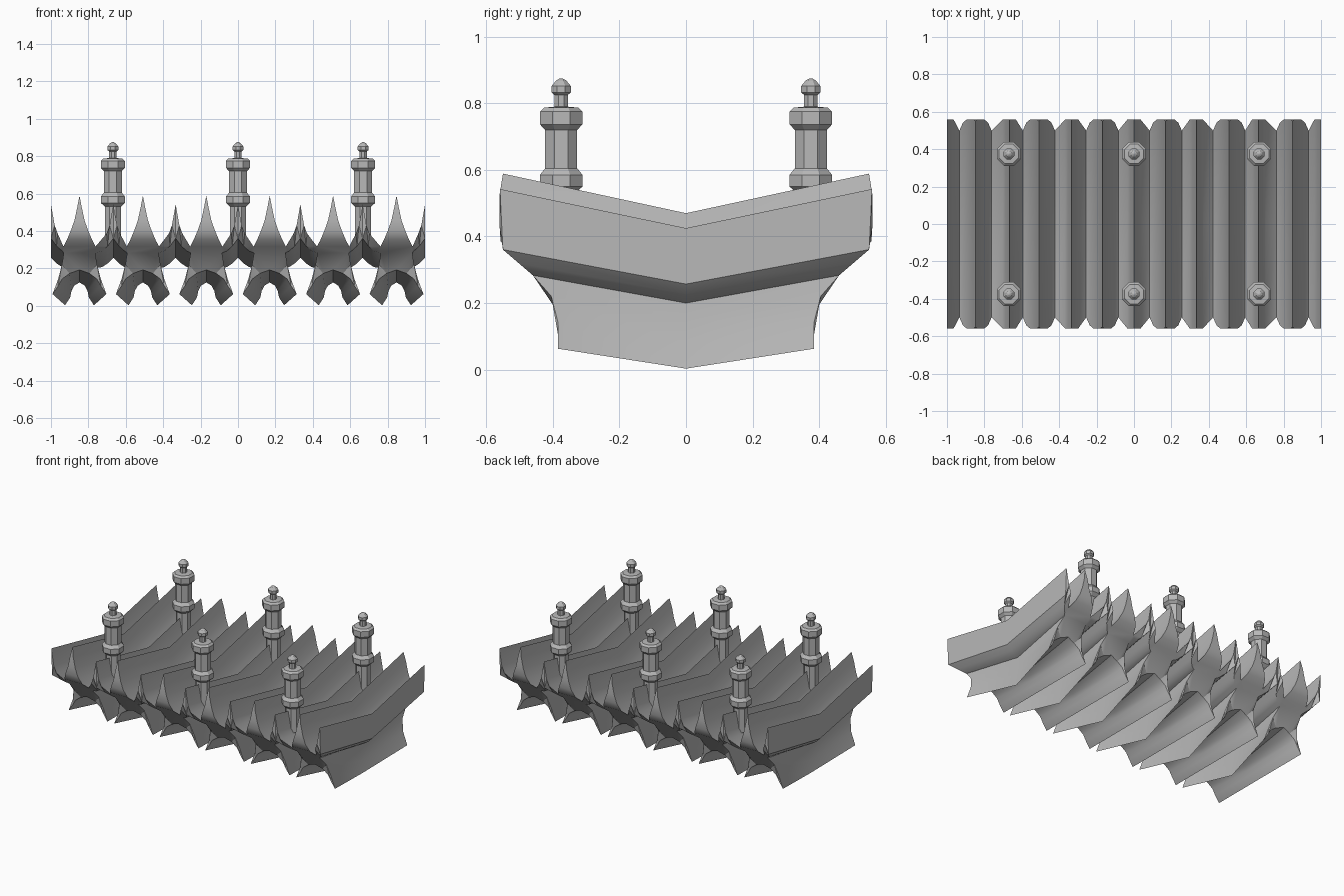
import bpy, bmesh, math

if "Cube" in bpy.data.objects:
    bpy.data.objects.remove(bpy.data.objects["Cube"])

stone = bpy.data.materials.new("grey_stone")
stone.use_nodes = True
GREY = (0.48, 0.48, 0.48, 1)
stone.diffuse_color = GREY
stone.node_tree.nodes["Principled BSDF"].inputs["Base Color"].default_value = GREY


def finish(bm, name, angle):
    bmesh.ops.recalc_face_normals(bm, faces=bm.faces)
    mesh = bpy.data.meshes.new(name)
    bm.to_mesh(mesh)
    bm.free()
    mesh.materials.append(stone)
    ob = bpy.data.objects.new(name, mesh)
    bpy.context.collection.objects.link(ob)
    bpy.ops.object.select_all(action='DESELECT')
    bpy.context.view_layer.objects.active = ob
    ob.select_set(True)
    bpy.ops.object.shade_smooth_by_angle(angle=math.radians(angle))
    return ob


# Half section at mid length: offsets from the main ridge or the minor ridge
RIDGE = [(0, .47), (.012, .41), (.027, .345), (.046, .295), (.067, .252), (.086, .225)]
GUTTER = [(-.036, .28), (-.02, .32), (0, .425), (0, .257), (-.03, .227), (-.06, .207)]
# Legs: offset, outward flare at the ends, height
LEG = [(.066, .018, .2), (.064, .03, .15), (.068, .046, .08), (.077, .067, .003),
       (.05, .064, .045), (.043, .05, .08), (.028, .025, .108), (0, 0, .125)]
NR, NG, NL = len(RIDGE), len(GUTTER), len(LEG)

# Half length of the roof at each height
REACH = [(0, .385), (.11, .385), (.15, .405), (.2, .46), (.26, .555), (.3, .56), (.42, .56), (.47, .55)]


def reach(z):
    for (a, ya), (b, yb) in zip(REACH, REACH[1:]):
        if z <= b:
            return ya + (yb - ya) * (z - a) / (b - a)
    return REACH[-1][1]


def half(centre, minor, side):
    """Section points (x, flare, z) from the main ridge round to the arch crown."""
    upper = [(centre + side * x, 0, z) for x, z in RIDGE]
    mid = [(minor + side * x, 0, z) for x, z in GUTTER]
    lower = [(centre + side * x, side * f, z) for x, f, z in LEG]
    return upper + mid + lower


# Roof: six ridged vaults, rising from the middle to both ends
bm = bmesh.new()
for i in range(6):
    centre = .339 * (i - 2.5)
    minors = ((i - 3) / 3, (i - 2) / 3)
    right = half(centre, minors[1], 1)
    left = half(centre, minors[0], -1)
    outline = right + left[-2:0:-1]
    rings = []
    for end in (-1, 0, 1):
        ring = []
        for x, flare, z in outline:
            y = reach(z) * end
            ring.append(bm.verts.new((x + flare * abs(end), y, z + (.155 + .13 * z) * abs(y))))
        rings.append(ring)
    n = len(outline)
    for a, b in zip(rings, rings[1:]):
        for j in range(n):
            k = (j + 1) % n
            shared = any(outline[j][0] == m == outline[k][0] for m in minors)
            if shared and abs(outline[j][0]) < .99:
                continue
            bm.faces.new((a[j], a[k], b[k], b[j]))
    # End faces: spike, body, then gutter and leg on each side
    caps = []
    valley, neck, crown = NR - 1, NR + NG, NR + NG + NL - 1
    for ring in (rings[0], rings[2]):
        sides = (ring[:crown + 1], [ring[-j % n] for j in range(crown + 1)])
        r, l = sides
        caps.append(bm.faces.new((r[0], r[1], l[1])))
        for j in range(1, valley):
            caps.append(bm.faces.new((r[j], r[j + 1], l[j + 1], l[j])))
        caps.append(bm.faces.new((r[valley], r[neck], r[crown - 1], r[crown],
                                  l[crown - 1], l[neck], l[valley])))
        for s in sides:
            caps.append(bm.faces.new(s[valley:neck + 1]))
            caps.append(bm.faces.new(s[neck:crown]))
    bmesh.ops.triangulate(bm, faces=caps)
bmesh.ops.remove_doubles(bm, verts=bm.verts, dist=.0005)
finish(bm, "vaulted_roof", 32)

# Pinnacles: eight-sided turned posts
POST = [(.043, .37), (.043, .53), (.064, .55), (.064, .585), (.048, .605),
        (.048, .72), (.064, .737), (.064, .775), (.052, .787), (.02, .79),
        (.02, .825), (.029, .833), (.029, .852), (.015, .869), (.004, .875)]


def pinnacle(name, px, py):
    bm = bmesh.new()
    rings = []
    for r, z in POST:
        r /= math.cos(math.pi / 8)
        angles = [math.pi * (j + .5) / 4 for j in range(8)]
        rings.append([bm.verts.new((px + r * math.cos(t), py + r * math.sin(t), z))
                      for t in angles])
    for a, b in zip(rings, rings[1:]):
        for j in range(8):
            k = (j + 1) % 8
            bm.faces.new((a[j], a[k], b[k], b[j]))
    bm.faces.new(rings[0])
    bm.faces.new(rings[-1])
    finish(bm, name, 20)


for row, y in (("front", -.375), ("back", .375)):
    for place, x in (("right", -.669), ("middle", 0), ("left", .669)):
        pinnacle(f"{row}_{place}_pinnacle", x, y)
